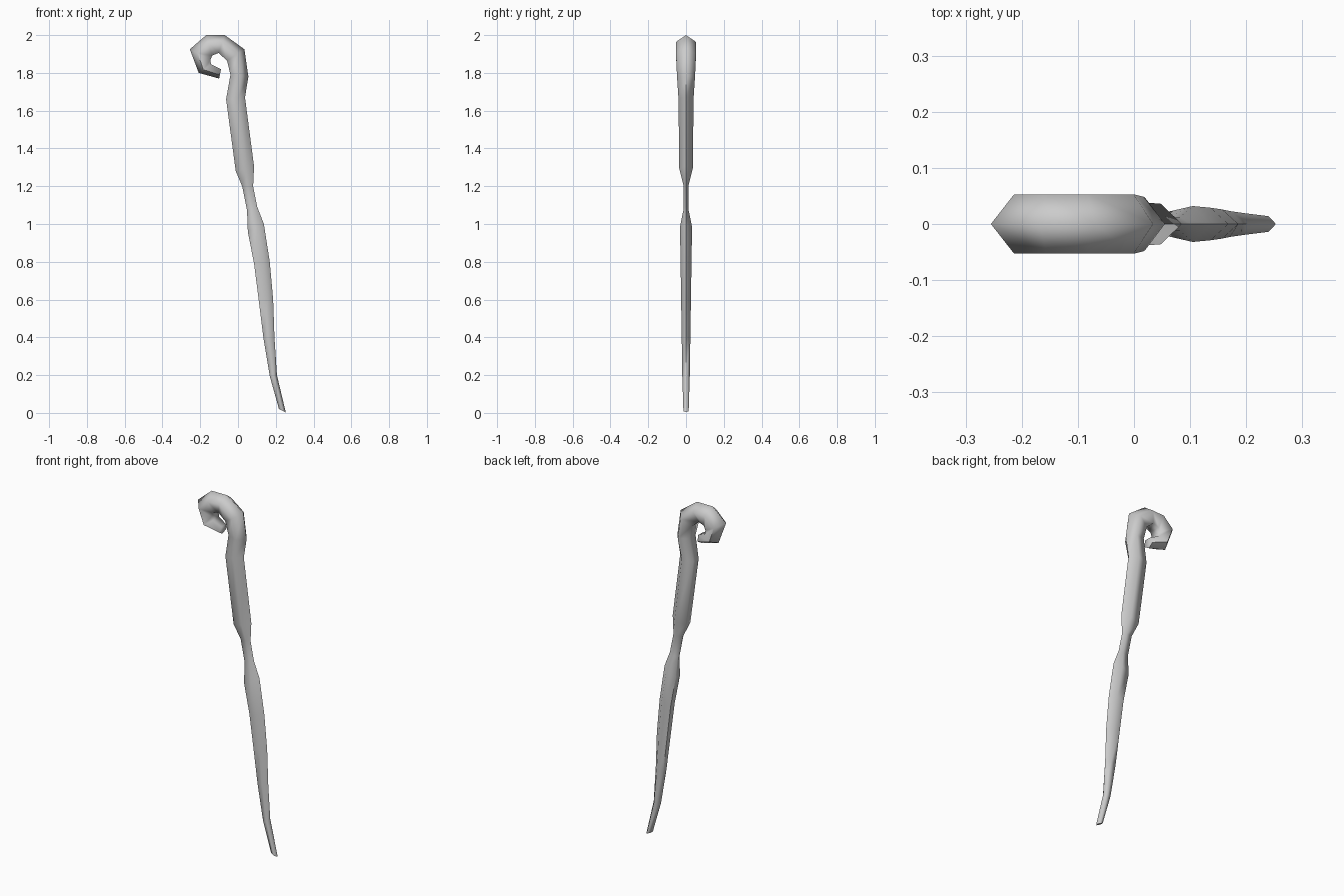
import bpy, bmesh
from mathutils import Vector

# Each ring: outer x, outer z, inner x, inner z, half depth in y
RINGS = [
    (0.253, 0.003, 0.217, 0.02, 0.014),
    (0.206, 0.20, 0.168, 0.195, 0.020),
    (0.193, 0.40, 0.135, 0.395, 0.023),
    (0.186, 0.60, 0.110, 0.595, 0.026),
    (0.168, 0.80, 0.085, 0.79, 0.029),
    (0.137, 1.00, 0.052, 0.96, 0.032),
    (0.102, 1.09, 0.048, 1.07, 0.012),
    (0.080, 1.20, 0.022, 1.20, 0.012),
    (0.085, 1.305, -0.012, 1.28, 0.036),
    (0.037, 1.67, -0.063, 1.66, 0.040),
    (0.055, 1.78, -0.040, 1.79, 0.048),
    (0.034, 1.925, -0.058, 1.865, 0.053),
    (-0.070, 2.00, -0.103, 1.905, 0.053),
    (-0.168, 2.00, -0.137, 1.892, 0.053),
    (-0.255, 1.925, -0.146, 1.868, 0.053),
    (-0.208, 1.80, -0.143, 1.845, 0.050),
    (-0.100, 1.77, -0.090, 1.82, 0.032),
]
# Pentagonal section: fraction from outer to inner, fraction of half depth
SECTION = [(0, 0), (0.38, 1), (1, 0.62), (1, -0.62), (0.38, -1)]

# Crooked staff, swept from foot to curled tip
bm = bmesh.new()
loops = []
for ox, oz, ix, iz, d in RINGS:
    outer, inner = Vector((ox, 0, oz)), Vector((ix, 0, iz))
    loops.append([bm.verts.new(outer.lerp(inner, t) + Vector((0, s * d, 0)))
                  for t, s in SECTION])
n = len(SECTION)
for a, b in zip(loops, loops[1:]):
    for i in range(n):
        j = (i + 1) % n
        bm.faces.new((a[i], a[j], b[j], b[i]))
bm.faces.new(loops[0])
bm.faces.new(loops[-1])
bmesh.ops.recalc_face_normals(bm, faces=bm.faces)
mesh = bpy.data.meshes.new("crooked_staff")
bm.to_mesh(mesh)
bm.free()
staff = bpy.data.objects.new("crooked_staff", mesh)
bpy.context.collection.objects.link(staff)

# Soft shading along the wood, crisp end cuts
bpy.context.view_layer.objects.active = staff
staff.select_set(True)
bpy.ops.object.shade_smooth_by_angle(angle=1.35)
